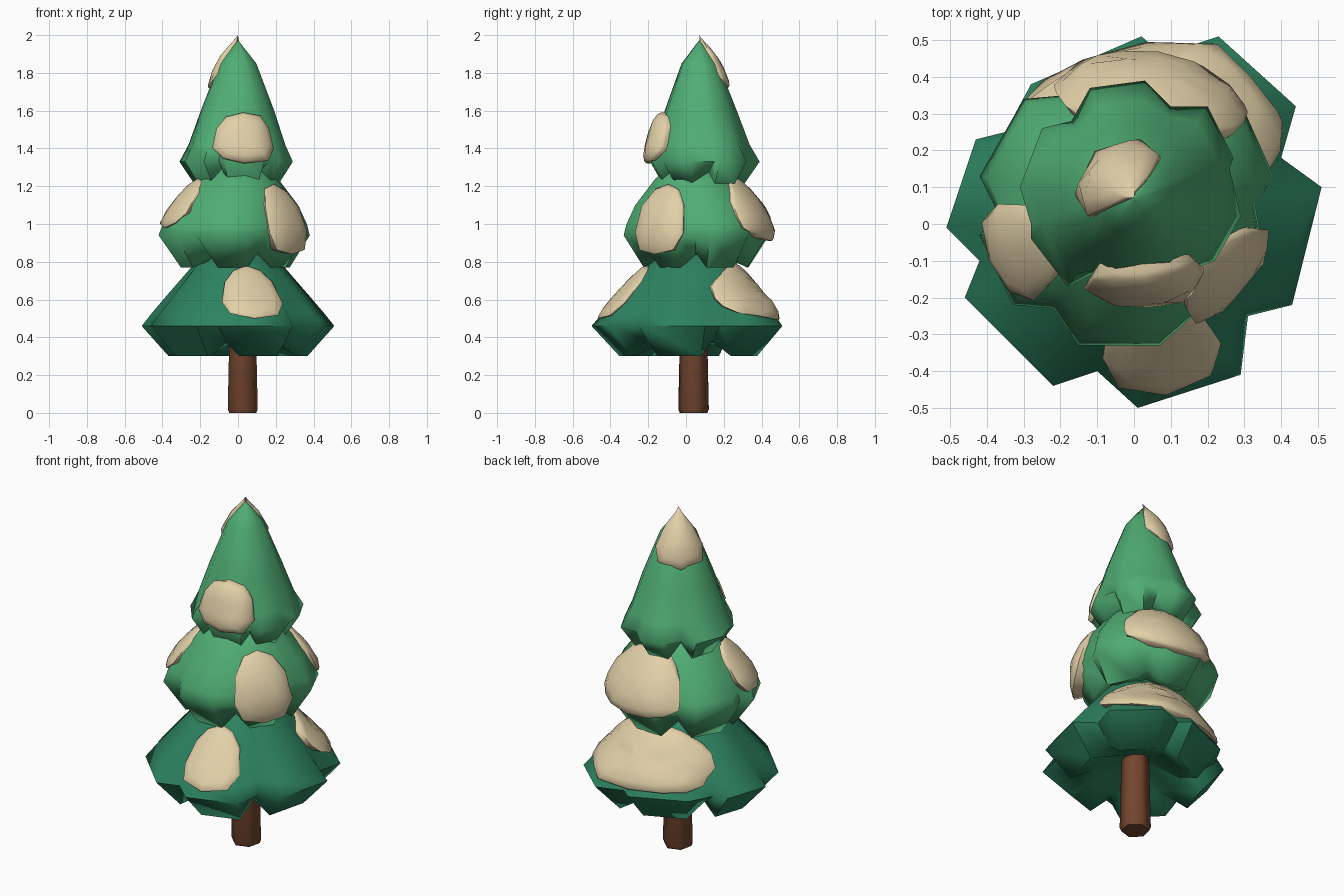
import bpy, bmesh, math, random

if "Cube" in bpy.data.objects:
    bpy.data.objects.remove(bpy.data.objects["Cube"])
random.seed(4)


def material(name, rgb):
    m = bpy.data.materials.new(name)
    m.diffuse_color = (*rgb, 1)
    m.use_nodes = True
    m.node_tree.nodes["Principled BSDF"].inputs["Base Color"].default_value = m.diffuse_color
    return m


DARK = material("dark_green", (0.026, 0.225, 0.118))
LIGHT = material("light_green", (0.08, 0.42, 0.175))
SNOW = material("cream_snow", (0.76, 0.63, 0.39))
BARK = material("brown_bark", (0.17, 0.06, 0.027))


def make_object(name, verts, faces, mat):
    me = bpy.data.meshes.new(name)
    me.from_pydata(verts, [], faces)
    bm = bmesh.new()
    bm.from_mesh(me)
    bmesh.ops.recalc_face_normals(bm, faces=bm.faces)
    bm.to_mesh(me)
    bm.free()
    me.materials.append(mat)
    ob = bpy.data.objects.new(name, me)
    bpy.context.collection.objects.link(ob)
    return ob


class Tier:
    """Skirt of lobes. rim: xy points, every third one is a notch.
    profile: (z, scale of rim, how strongly lobed), from the top down."""

    def __init__(self, name, mat, centre, rim, profile, under):
        self.c, self.profile = centre, profile
        polar = []
        for i, (x, y) in enumerate(rim):
            dx, dy = x - centre[0], y - centre[1]
            polar.append((math.atan2(dy, dx) % math.tau, math.hypot(dx, dy), i % 3 == 2))
        self.polar = sorted(polar)
        self.mean = sum(p[1] for p in polar) / len(polar)
        n = len(polar)
        verts, faces = [], []
        for z, s, b in profile + under:
            for a, r, notch in self.polar:
                rr = s * (self.mean + (r - self.mean) * b)
                low = (z, s, b) == under[0]
                verts.append((centre[0] + rr * math.cos(a), centre[1] + rr * math.sin(a),
                              z + (0.08 if notch and low else 0)))
        rows = len(profile) + len(under)
        for k in range(rows - 1):
            for i in range(n):
                j = (i + 1) % n
                faces.append((k * n + i, k * n + j, k * n + n + j, k * n + n + i))
        faces += [tuple(range(n)), tuple(range((rows - 1) * n, rows * n))]
        make_object(name, verts, faces, mat)

    def rim_radius(self, a):
        a %= math.tau
        p = self.polar
        for i in range(len(p)):
            a0, r0, _ = p[i]
            a1, r1, _ = p[(i + 1) % len(p)]
            span = (a1 - a0) % math.tau
            d = (a - a0) % math.tau
            if d <= span:
                # straight edge between the two rim points
                return r0 * r1 * math.sin(span) / (r0 * math.sin(d) + r1 * math.sin(span - d))
        return self.mean

    def radius(self, a, z):
        """Outer radius that bridges the notches, used to lay snow on."""
        r = max(self.rim_radius(a + math.radians(d)) for d in (-8, -4, 0, 4, 8))
        pr = self.profile
        if pr[0][1] < 0.05 and z > pr[1][0]:
            # the snow tip stands a little above the branches
            return pr[1][1] * self.mean * (2 - z) / (2 - pr[1][0])
        if z >= pr[0][0]:
            return pr[0][1] * self.mean
        for (z1, s1, b1), (z0, s0, b0) in zip(pr, pr[1:]):
            if z0 <= z <= z1:
                t = (z - z0) / (z1 - z0)
                s, b = s0 + (s1 - s0) * t, b0 + (b1 - b0) * t
                return s * (self.mean + (r - self.mean) * b)
        return r

    def snow(self, name, angle, half, z0, z1, puff=0.03, n=10):
        """Padded patch with a thick irregular rim."""
        rings = [(0.35, puff), (0.7, puff * 0.9), (0.93, puff * 0.6), (1, puff * 0.3), (0.98, -0.045)]
        zc, hz = (z0 + z1) / 2, (z1 - z0) / 2
        wob = [random.uniform(0.95, 1.05) for _ in range(n)]

        def point(u, v, off):
            a, z = math.radians(angle + half * u), zc + hz * v
            r = self.radius(a, z)
            r = max(0, r + off * min(1, r / 0.06))
            return (self.c[0] + r * math.cos(a), self.c[1] + r * math.sin(a), z)

        verts, faces = [point(0, 0, puff)], []
        for f, off in rings:
            for i in range(n):
                t = math.tau * i / n + math.pi / 2
                cu, sv = math.cos(t), math.sin(t)
                u = math.copysign(abs(cu) ** 0.8, cu)
                v = math.copysign(abs(sv) ** 0.8, sv)
                w = 1 if abs(sv) > 0.95 else wob[i]
                verts.append(point(u * f * w, v * f * w, off))
        for i in range(n):
            j = (i + 1) % n
            faces.append((0, 1 + i, 1 + j))
            for k in range(len(rings) - 1):
                b = 1 + k * n
                faces.append((b + i, b + n + i, b + n + j, b + j))
        make_object(name, verts, faces, SNOW)


# trunk
sides = 6
tv = [(0.025 + r * math.cos(math.tau * i / sides + 0.3), 0.04 + r * math.sin(math.tau * i / sides + 0.3), z)
      for z, r in ((0, 0.075), (0.02, 0.083), (0.6, 0.07)) for i in range(sides)]
tf = [(k * sides + i, k * sides + (i + 1) % sides, (k + 1) * sides + (i + 1) % sides, (k + 1) * sides + i)
      for k in range(2) for i in range(sides)]
make_object("trunk", tv, tf + [tuple(range(sides)), tuple(range(2 * sides, 3 * sides))], BARK)

# three tiers of branches
lower = Tier("lower_branches", DARK, (0, 0.03),
             [(0.51, 0.10), (0.43, -0.22), (0.31, -0.25), (0.29, -0.41), (0.01, -0.5), (-0.10, -0.40),
              (-0.22, -0.44), (-0.46, -0.20), (-0.42, -0.10), (-0.51, -0.01), (-0.43, 0.23), (-0.35, 0.25),
              (-0.28, 0.38), (0.02, 0.51), (0.08, 0.46), (0.23, 0.51), (0.44, 0.32), (0.40, 0.18)],
             [(0.88, 0.3, 0), (0.78, 0.49, 0.3), (0.62, 0.76, 0.6), (0.53, 0.9, 0.85), (0.46, 1, 1)],
             [(0.30, 0.72, 1), (0.36, 0.5, 0.6), (0.45, 0.1, 0)])
middle = Tier("middle_branches", LIGHT, (0, 0.05),
              [(0.38, 0.13), (0.29, 0.33), (0.20, 0.36), (0.13, 0.43), (-0.10, 0.44), (-0.19, 0.35),
               (-0.30, 0.34), (-0.42, 0.13), (-0.37, 0.03), (-0.42, -0.03), (-0.33, -0.22), (-0.22, -0.23),
               (-0.15, -0.33), (0.07, -0.33), (0.15, -0.26), (0.24, -0.21), (0.35, -0.06), (0.33, 0.05)],
              [(1.30, 0.4, 0), (1.23, 0.58, 0.3), (1.10, 0.84, 0.6), (1.0, 0.96, 0.9), (0.94, 1, 1)],
              [(0.77, 0.72, 1), (0.83, 0.4, 0.5), (0.87, 0.1, 0)])
upper = Tier("upper_branches", LIGHT, (0, 0.07),
             [(0.27, 0.18), (0.20, 0.32), (0.10, 0.32), (0.03, 0.39), (-0.12, 0.37), (-0.17, 0.28),
              (-0.25, 0.26), (-0.31, 0.10), (-0.28, 0.0), (-0.28, -0.04), (-0.18, -0.17), (-0.10, -0.13),
              (-0.07, -0.19), (0.14, -0.18), (0.17, -0.12), (0.22, -0.10), (0.29, 0.02), (0.26, 0.15)],
             [(1.97, 0.01, 0), (1.85, 0.34, 0.2), (1.60, 0.67, 0.3), (1.42, 0.87, 0.6), (1.33, 1, 1)],
             [(1.21, 0.74, 1), (1.25, 0.4, 0.5), (1.27, 0.1, 0)])

# snow patches
lower.snow("lower_front_snow", -80, 24, 0.50, 0.78)
lower.snow("lower_back_snow", 86, 66, 0.49, 0.79, 0.035, 22)
middle.snow("middle_right_snow", -37, 27, 0.84, 1.21, 0.025)
middle.snow("middle_left_snow", 201, 23, 0.98, 1.24, 0.025)
middle.snow("middle_back_snow", 81, 46, 0.91, 1.24, 0.035, 18)
upper.snow("upper_front_snow", -83, 38, 1.32, 1.59, 0.05)
upper.snow("tip_snow", 130, 75, 1.70, 2.0, 0.025)

# smooth shading that keeps the creases
for ob in bpy.context.collection.objects:
    ob.select_set(True)
    bpy.context.view_layer.objects.active = ob
bpy.ops.object.shade_smooth_by_angle(angle=math.radians(60))
